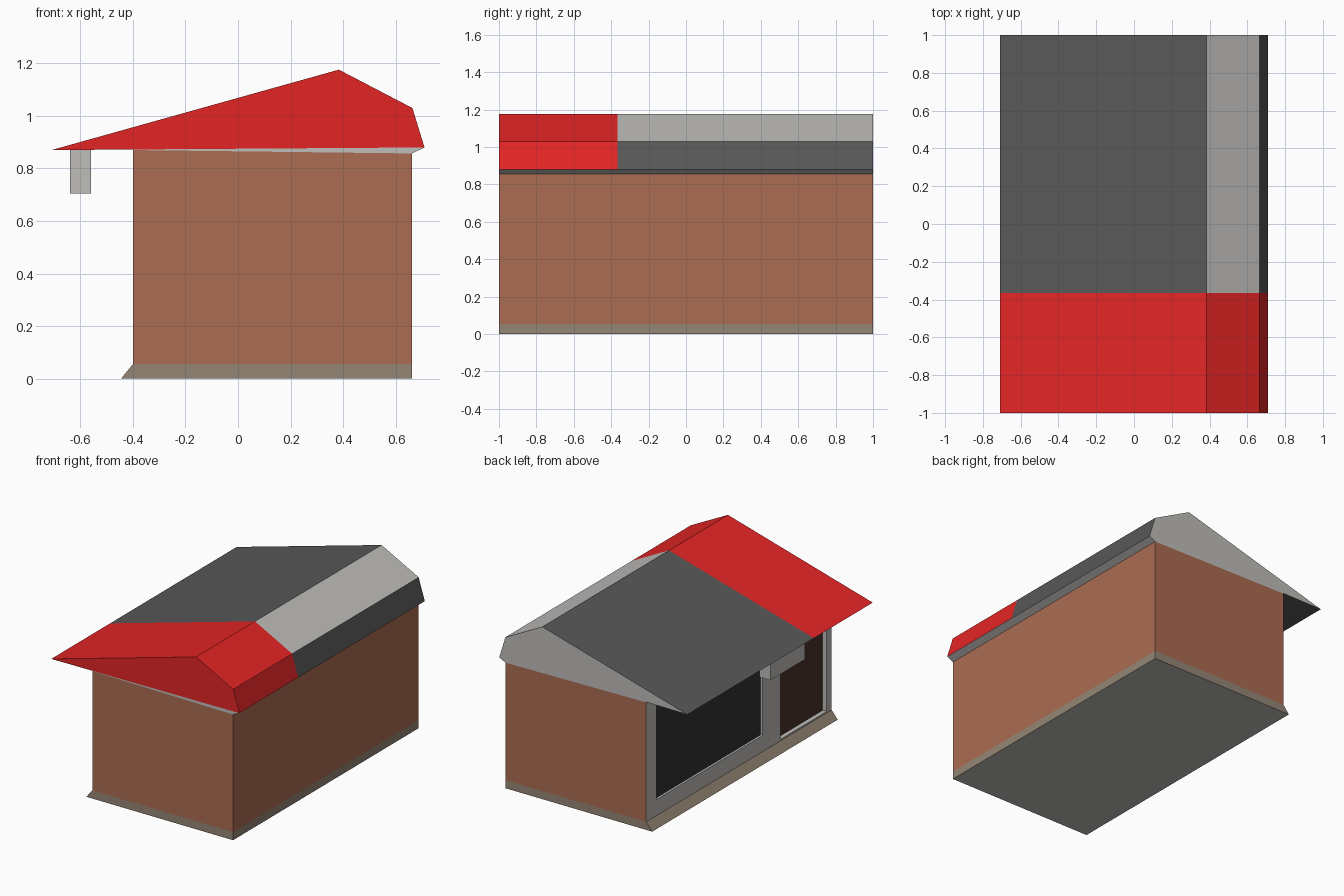
import bpy, bmesh

if "Cube" in bpy.data.objects:
    bpy.data.objects.remove(bpy.data.objects["Cube"])


def srgb(h):
    out = []
    for i in (0, 2, 4):
        c = int(h[i:i + 2], 16) / 255
        out.append(c / 12.92 if c <= 0.04045 else ((c + 0.055) / 1.055) ** 2.4)
    return (*out, 1)


def mat(name, h):
    m = bpy.data.materials.new(name)
    m.diffuse_color = srgb(h)
    m.use_nodes = True
    m.node_tree.nodes["Principled BSDF"].inputs["Base Color"].default_value = m.diffuse_color
    return m


RED = mat("red_tiles", "e42525")
DARK = mat("dark_roofing", "585858")
GREY = mat("light_grey", "bfbdba")
BRICK = mat("brick", "ab6c53")
STONE = mat("base_stone", "958675")
GLASS = mat("dark_glass", "323232")
DOOR = mat("dark_brown_door", "4a3327")


def prism(profile, y0=-1, y1=1):
    """Extrude an x-z profile along y."""
    bm = bmesh.new()
    ends = [[bm.verts.new((x, y, z)) for x, z in profile] for y in (y0, y1)]
    bm.faces.new(ends[0])
    bm.faces.new(ends[1][::-1])
    n = len(profile)
    for i in range(n):
        j = (i + 1) % n
        bm.faces.new((ends[0][i], ends[0][j], ends[1][j], ends[1][i]))
    bmesh.ops.recalc_face_normals(bm, faces=bm.faces[:])
    return bm


def cut(bm, axis, value):
    no = [0, 0, 0]
    no[axis] = 1
    co = [v * value for v in no]
    bmesh.ops.bisect_plane(bm, geom=bm.verts[:] + bm.edges[:] + bm.faces[:],
                           plane_co=co, plane_no=no, dist=1e-5)


def finish(bm, name, mats, rule=lambda f, c, n: 0):
    """Colour the faces by a rule and link the object."""
    bm.normal_update()
    for f in bm.faces:
        f.material_index = rule(f, f.calc_center_median(), f.normal)
    me = bpy.data.meshes.new(name)
    bm.to_mesh(me)
    bm.free()
    for m in mats:
        me.materials.append(m)
    bpy.context.collection.objects.link(bpy.data.objects.new(name, me))


# Base: flared on the facade side, grey underneath
finish(prism([(-0.445, 0), (0.663, 0), (0.663, 0.055), (-0.4, 0.055)]),
       "base", [STONE, GREY], lambda f, c, n: 1 if n.z < -0.9 else 0)

# Walls: brick on three sides, grey facade with recessed window and door
bm = prism([(-0.4, 0.055), (0.663, 0.055), (0.663, 0.857), (-0.4, 0.87)])
OPENINGS = [(-0.255, 0.89, 0.165, 0.82, 0.015), (-0.946, -0.45, 0.065, 0.82, 0.03)]
for y0, y1, z0, z1, _ in OPENINGS:
    for axis, v in ((1, y0), (1, y1), (2, z0), (2, z1)):
        cut(bm, axis, v)
bm.normal_update()
for y0, y1, z0, z1, depth in OPENINGS:
    cells = []
    for f in bm.faces:
        c = f.calc_center_median()
        if f.normal.x < -0.9 and y0 < c.y < y1 and z0 < c.z < z1:
            cells.append(f)
    bmesh.ops.inset_region(bm, faces=cells, thickness=0, depth=-depth,
                           use_boundary=True, use_even_offset=True)


def wall_rule(f, c, n):
    if c.x > -0.36:
        return 0
    if n.x < -0.9 and c.x > -0.39:
        return 2 if c.y > -0.35 else 3
    return 1


finish(bm, "walls", [BRICK, GREY, GLASS, DOOR], wall_rule)

# Soffit wedge between the walls and the roof
finish(prism([(-0.4, 0.87), (0.663, 0.857), (0.71, 0.88), (-0.4, 0.8722)]),
       "soffit", [GREY])

# Roof: front part red, the rest dark and grey
bm = prism([(-0.71, 0.87), (0.71, 0.88), (0.664, 1.03), (0.384, 1.176)])
cut(bm, 1, -0.365)


def roof_rule(f, c, n):
    if n.z < -0.5:
        return 1
    if n.y > 0.9:
        return 2
    if c.y < -0.365:
        return 0
    return 2 if n.x > 0 and n.z > 0.5 else 1


finish(bm, "roof", [RED, DARK, GREY], roof_rule)

# Box hanging below the eave
finish(prism([(-0.64, 0.705), (-0.56, 0.705), (-0.56, 0.872), (-0.64, 0.872)], -0.37, 0.005),
       "hanging_box", [GREY])
